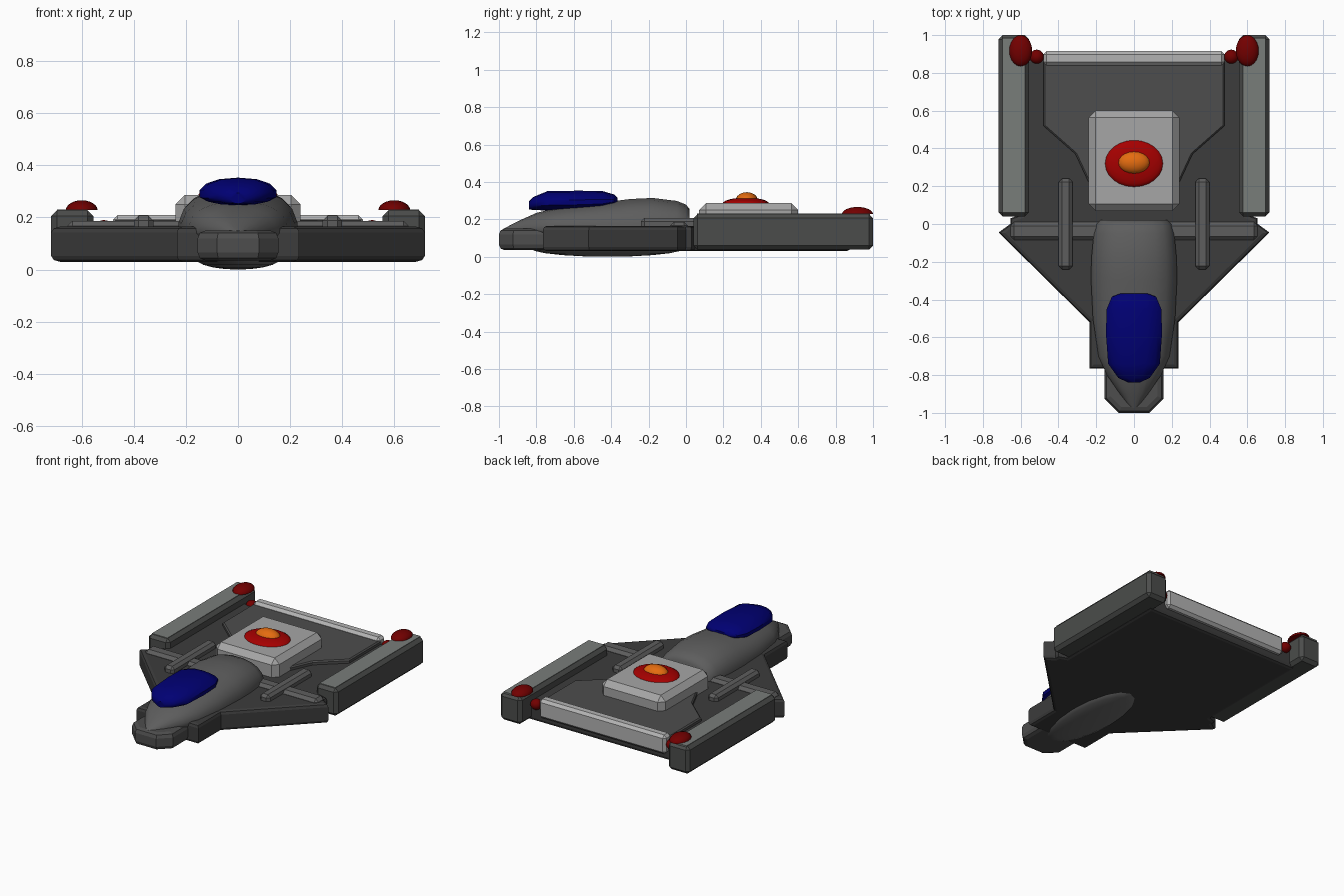
import bpy, bmesh
from math import sin, cos, pi, copysign, radians

if "Cube" in bpy.data.objects:
    bpy.data.objects.remove(bpy.data.objects["Cube"])

# Paints
DARK, MID, SOFT = (0.045,) * 3, (0.075,) * 3, (0.11,) * 3
POD, PALE, BRIGHT = (0.07, 0.073, 0.07), (0.19, 0.205, 0.195), (0.38,) * 3
BAR = (0.45,) * 3
BLUE, RED, MAROON, ORANGE = (0, 0, 0.17), (0.38, 0, 0), (0.17, 0, 0), (0.78, 0.15, 0.005)


def finish(name, bm, color, smooth=False, bevel=0):
    bmesh.ops.recalc_face_normals(bm, faces=bm.faces)
    me = bpy.data.meshes.new(name)
    bm.to_mesh(me)
    bm.free()
    ob = bpy.data.objects.new(name, me)
    bpy.context.collection.objects.link(ob)
    mat = bpy.data.materials.new(name + "_paint")
    mat.diffuse_color = (*color, 1)
    mat.use_nodes = True
    mat.node_tree.nodes["Principled BSDF"].inputs["Base Color"].default_value = mat.diffuse_color
    me.materials.append(mat)
    if bevel:
        m = ob.modifiers.new("bevel", 'BEVEL')
        m.width = bevel
        m.limit_method, m.angle_limit = 'ANGLE', radians(25)
    if smooth:
        bpy.ops.object.select_all(action='DESELECT')
        ob.select_set(True)
        bpy.context.view_layer.objects.active = ob
        bpy.ops.object.shade_smooth_by_angle(angle=radians(40))
    return ob


def plate(name, half, z0, z1, color, bevel, segs=1):
    """Extrude a plan outline (right half, front to back); round its rims only."""
    pts = half + [(-x, y) for x, y in reversed(half)]
    bm = bmesh.new()
    f = bm.faces.new([bm.verts.new((x, y, z0)) for x, y in pts])
    r = bmesh.ops.extrude_face_region(bm, geom=[f])
    for v in r["geom"]:
        if isinstance(v, bmesh.types.BMVert):
            v.co.z = z1
    rims = [e for e in bm.edges if abs(e.verts[0].co.z - e.verts[1].co.z) < 1e-6]
    bmesh.ops.bevel(bm, geom=rims, offset=bevel, segments=segs, profile=0.5,
                    affect='EDGES')
    return finish(name, bm, color)


def box(name, x0, x1, y0, y1, z0, z1, color, bevel=0):
    bm = bmesh.new()
    bmesh.ops.create_cube(bm, size=1)
    for v in bm.verts:
        v.co = (x1 if v.co.x > 0 else x0, y1 if v.co.y > 0 else y0,
                z1 if v.co.z > 0 else z0)
    return finish(name, bm, color, bevel=bevel)


def ball(name, c, r, color, seg=20, rings=12, dome=False):
    bm = bmesh.new()
    bmesh.ops.create_uvsphere(bm, u_segments=seg, v_segments=rings, radius=1)
    if dome:  # keep the upper half and close its base
        bmesh.ops.delete(bm, geom=[v for v in bm.verts if v.co.z < -1e-4], context='VERTS')
        bmesh.ops.holes_fill(bm, edges=bm.edges[:])
    for v in bm.verts:
        v.co = [c[i] + v.co[i] * r[i] for i in range(3)]
    return finish(name, bm, color, smooth=True)


def loft(name, sections, n, power, color):
    """Skin squashed-oval sections (y, half width, centre z, up, down)."""
    bm = bmesh.new()
    rings = []
    for y, w, zc, up, dn in sections:
        ring = []
        for i in range(n):
            a = 2 * pi * (i + 0.5) / n
            c = copysign(abs(cos(a)) ** power, cos(a))
            s = copysign(abs(sin(a)) ** power, sin(a))
            ring.append(bm.verts.new((w * c, y, zc + s * (up if s > 0 else dn))))
        rings.append(ring)
    for a, b in zip(rings, rings[1:]):
        for i in range(n):
            j = (i + 1) % n
            bm.faces.new((a[i], a[j], b[j], b[i]))
    bm.faces.new(rings[0])
    bm.faces.new(rings[-1])
    return finish(name, bm, color, smooth=True)


# Main hull with swept wings, and the blunt nose
plate("hull", [(0.235, -0.765), (0.235, -0.52), (0.717, -0.045), (0.655, 0.0),
               (0.655, 0.03), (0.6, 0.05), (0.6, 0.88)], 0.03, 0.165, DARK, 0.022, 2)
plate("nose", [(0.08, -1.0), (0.155, -0.925), (0.155, -0.7)], 0.035, 0.15, MID, 0.03, 2)

# Raised rear deck and light rear bar
plate("rear_deck", [(0.20, 0.08), (0.24, 0.22), (0.31, 0.37), (0.48, 0.52),
                    (0.48, 0.87)], 0.14, 0.19, MID, 0.008)
box("rear_bar", -0.48, 0.48, 0.84, 0.915, 0.08, 0.21, BAR, 0.018)

# Fuselage spine and belly
loft("fuselage", [(-0.975, 0.02, 0.13, 0.02, 0.02), (-0.90, 0.075, 0.14, 0.05, 0.04),
                  (-0.80, 0.145, 0.15, 0.085, 0.05), (-0.70, 0.19, 0.15, 0.11, 0.05),
                  (-0.50, 0.22, 0.15, 0.135, 0.05), (-0.30, 0.23, 0.15, 0.16, 0.05),
                  (-0.18, 0.228, 0.15, 0.166, 0.05), (-0.05, 0.215, 0.15, 0.15, 0.05),
                  (0.0, 0.20, 0.15, 0.13, 0.05), (0.02, 0.18, 0.15, 0.105, 0.05)],
     20, 0.85, SOFT)
ball("belly", (0, -0.42, 0.045), (0.165, 0.41, 0.045), (0.14,) * 3, 16, 10)

# Cockpit canopy
loft("canopy", [(-0.84, 0.03, 0.275, 0.02, 0.022), (-0.815, 0.085, 0.28, 0.04, 0.03),
                (-0.74, 0.14, 0.285, 0.066, 0.038), (-0.58, 0.152, 0.287, 0.066, 0.035),
                (-0.45, 0.148, 0.29, 0.062, 0.03), (-0.385, 0.12, 0.298, 0.035, 0.02),
                (-0.367, 0.07, 0.30, 0.015, 0.012)], 14, 0.9, BLUE)

# Turret block with its lamp
box("turret_block", -0.24, 0.24, 0.07, 0.60, 0.12, 0.286, BRIGHT, 0.036)
ball("lamp_ring", (0, 0.32, 0.283), (0.155, 0.125, 0.033), RED, 24)
ball("lamp_core", (0, 0.325, 0.30), (0.085, 0.06, 0.045), ORANGE)

# Paired parts on both sides
for side, s in (("right", 1), ("left", -1)):
    def pair(name, x0, x1, *rest):
        box(f"{side}_{name}", min(s * x0, s * x1), max(s * x0, s * x1), *rest)
    pair("engine_pod", 0.555, 0.717, 0.04, 1.0, 0.038, 0.228, POD, 0.022)
    pair("pod_top_panel", 0.577, 0.695, 0.06, 0.985, 0.20, 0.231, PALE)
    pair("cross_beam", 0.15, 0.655, -0.085, 0.01, 0.10, 0.187, SOFT, 0.02)
    pair("gun_bar", 0.325, 0.40, -0.24, 0.24, 0.13, 0.207, SOFT, 0.018)
    ball(f"{side}_pod_light", (s * 0.6, 0.917, 0.228), (0.061, 0.083, 0.038),
         MAROON, dome=True)
    ball(f"{side}_bar_end", (s * 0.515, 0.885, 0.155), (0.038, 0.038, 0.035), MAROON)
